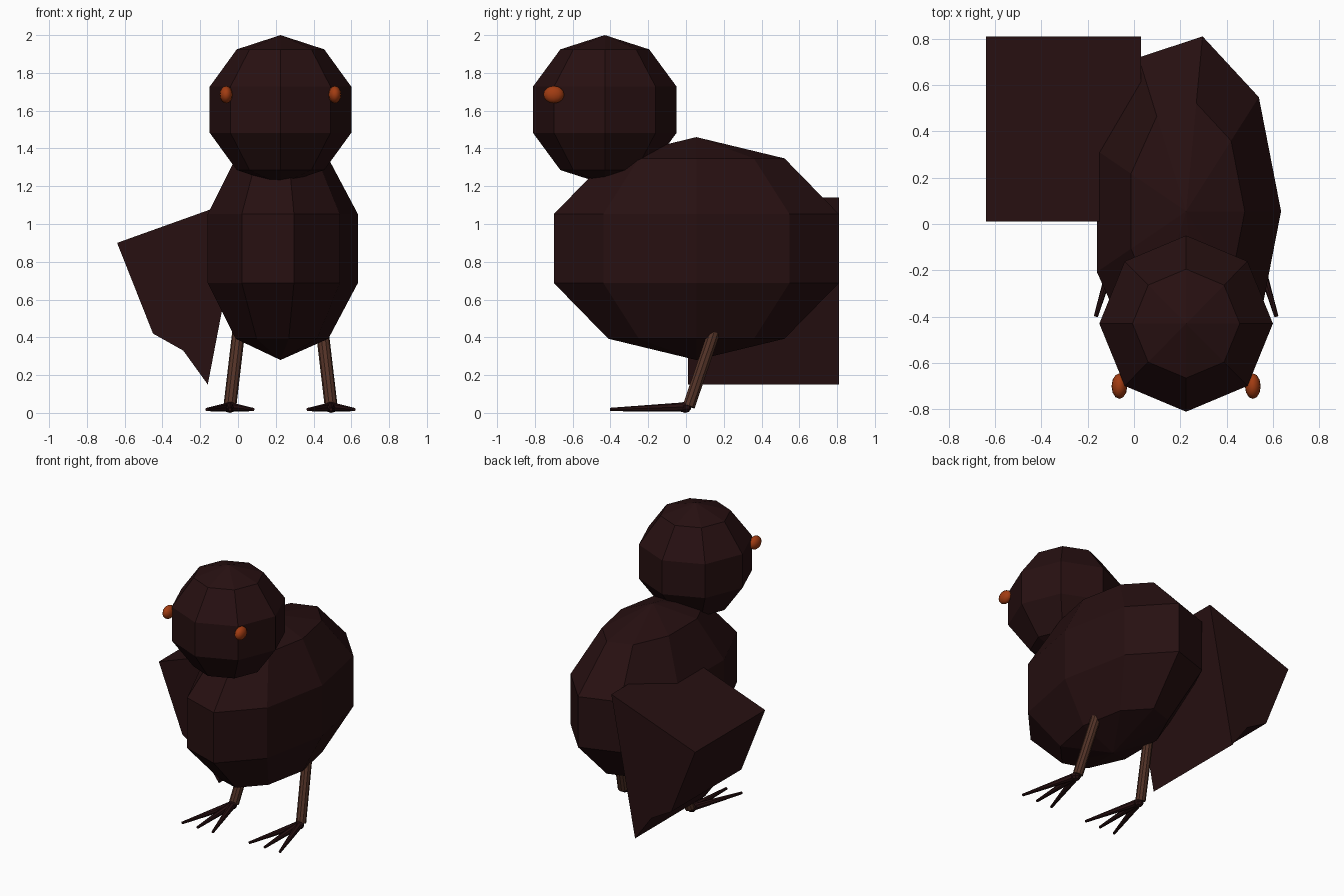
import bpy, bmesh
from math import sin, cos, pi
from mathutils import Vector

cube = bpy.data.objects.get("Cube")
if cube:
    bpy.data.objects.remove(cube, do_unlink=True)


def material(name, rgb):
    m = bpy.data.materials.new(name)
    m.use_nodes = True
    m.diffuse_color = (*rgb, 1)
    m.node_tree.nodes["Principled BSDF"].inputs["Base Color"].default_value = (*rgb, 1)
    return m


plumage = material("dark_maroon", (0.02, 0.005, 0.0055))
leg_brown = material("leg_brown", (0.085, 0.032, 0.02))
eye_orange = material("eye_orange", (0.36, 0.045, 0.006))
MID = 0.225  # x of the bird's own mirror plane


def finish(name, bm, mat, smooth=False):
    bmesh.ops.recalc_face_normals(bm, faces=bm.faces)
    mesh = bpy.data.meshes.new(name)
    bm.to_mesh(mesh)
    bm.free()
    for p in mesh.polygons:
        p.use_smooth = smooth
    mesh.materials.append(mat)
    ob = bpy.data.objects.new(name, mesh)
    bpy.context.collection.objects.link(ob)
    return ob


def ball(name, centre, radii, segments, rings, mat, smooth=False):
    """Faceted ellipsoid with one vertex column facing +x."""
    bm = bmesh.new()
    c, r = Vector(centre), Vector(radii)

    def point(lat, lon):
        d = Vector((sin(lat) * cos(lon), sin(lat) * sin(lon), cos(lat)))
        return bm.verts.new(c + d * r)

    top, bottom = point(0, 0), point(pi, 0)
    loops = [[point(pi * i / rings, 2 * pi * j / segments) for j in range(segments)]
             for i in range(1, rings)]
    for j in range(segments):
        k = (j + 1) % segments
        bm.faces.new((top, loops[0][j], loops[0][k]))
        bm.faces.new((bottom, loops[-1][k], loops[-1][j]))
        for a, b in zip(loops, loops[1:]):
            bm.faces.new((a[j], b[j], b[k], a[k]))
    return finish(name, bm, mat, smooth)


def rod(name, start, end, r1, r2, sides, mat):
    """Tapered rod between two points."""
    a, b = Vector(start), Vector(end)
    bm = bmesh.new()
    bmesh.ops.create_cone(bm, cap_ends=True, segments=sides, radius1=r1, radius2=r2,
                          depth=(b - a).length)
    turn = (b - a).to_track_quat('Z', 'Y').to_matrix().to_4x4()
    bmesh.ops.transform(bm, matrix=turn, verts=bm.verts)
    bmesh.ops.translate(bm, vec=(a + b) / 2, verts=bm.verts)
    return finish(name, bm, mat)


# Body and head
ball("body", (MID, 0.055, 0.87), (0.431, 0.806, 0.59), 9, 5, plumage)
ball("head", (MID, -0.43, 1.605), (0.394, 0.4, 0.395), 8, 5, plumage)

# Angular wing block on one side
bm = bmesh.new()
profile = [(0.03, 1.14), (-0.64, 0.9), (-0.45, 0.42), (-0.29, 0.33), (-0.16, 0.15)]
cap = bm.faces.new([bm.verts.new((x, 0.01, z)) for x, z in profile])
out = bmesh.ops.extrude_face_region(bm, geom=[cap], use_keep_orig=True)
moved = [v for v in out["geom"] if isinstance(v, bmesh.types.BMVert)]
bmesh.ops.translate(bm, vec=(0, 0.8, 0), verts=moved)
finish("wing", bm, plumage)

# Eyes, legs and three-toed feet on both sides
for side, s in (("right", -1), ("left", 1)):
    ball(side + "_eye", (MID + s * 0.288, -0.7, 1.685), (0.034, 0.055, 0.046),
         12, 8, eye_orange, True)
    ankle = MID + s * 0.268
    rod(side + "_leg", (ankle, 0.015, 0.035), (MID + s * 0.222, 0.148, 0.425),
        0.034, 0.034, 10, leg_brown)
    for toe, spread in (("inner", -1), ("middle", 0), ("outer", 1)):
        rod(f"{side}_{toe}_toe", (ankle, 0.005, 0.032),
            (ankle + s * spread * 0.122, -0.4, 0.018), 0.025, 0.009, 8, plumage)
    ball(side + "_heel", (ankle, -0.005, 0.03), (0.034, 0.034, 0.03), 8, 5, plumage)
